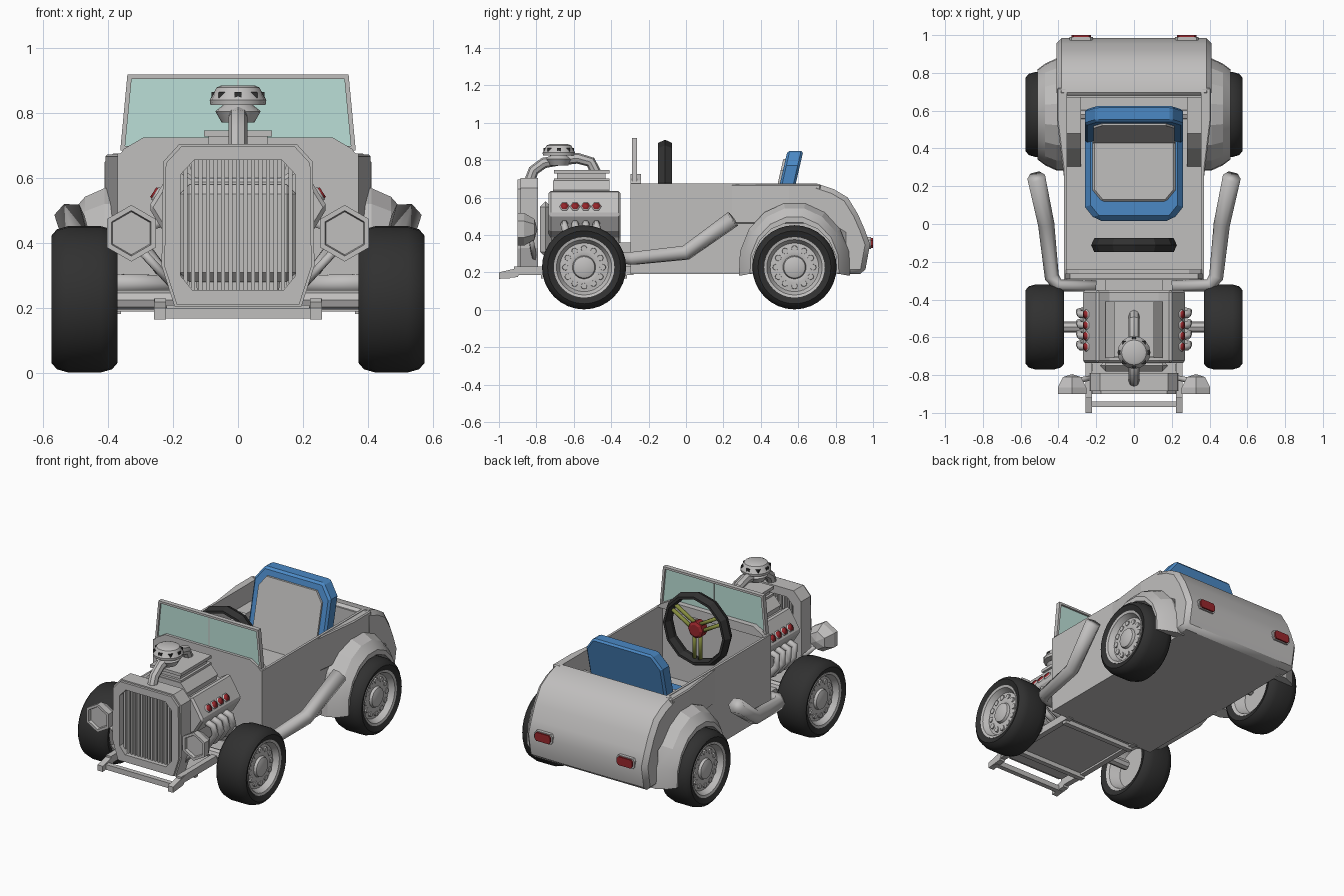
import bpy, bmesh, math
from mathutils import Matrix, Vector

cube = bpy.data.objects.get("Cube")
if cube:
    bpy.data.objects.remove(cube, do_unlink=True)


def material(name, r, g, b):
    m = bpy.data.materials.new(name)
    m.use_nodes = True
    m.diffuse_color = (r, g, b, 1)
    m.node_tree.nodes["Principled BSDF"].inputs["Base Color"].default_value = (r, g, b, 1)
    return m


GREY = material("body grey", .53, .52, .515)
DARK = material("tyre black", .03, .03, .03)
BLUE = material("seat blue", .07, .25, .56)
RED = material("lamp red", .32, .02, .025)
GLASS = material("window teal", .5, .74, .68)
OLIVE = material("spoke olive", .24, .27, .05)


def finish(name, bm, mat, bevel=0.0, angle=35):
    bmesh.ops.remove_doubles(bm, verts=bm.verts, dist=1e-5)
    bmesh.ops.recalc_face_normals(bm, faces=bm.faces)
    mesh = bpy.data.meshes.new(name)
    bm.to_mesh(mesh)
    bm.free()
    ob = bpy.data.objects.new(name, mesh)
    bpy.context.collection.objects.link(ob)
    mesh.materials.append(mat)
    if bevel:
        mod = ob.modifiers.new("edge bevel", 'BEVEL')
        mod.width, mod.segments = bevel, 1
        mod.limit_method, mod.angle_limit = 'ANGLE', math.radians(50)
    if angle:
        bpy.ops.object.select_all(action='DESELECT')
        ob.select_set(True)
        bpy.context.view_layer.objects.active = ob
        bpy.ops.object.shade_smooth_by_angle(angle=math.radians(angle))
    return ob


def place(axis, p, d):
    return {'x': (d, p[0], p[1]), 'y': (p[0], d, p[1]), 'z': (p[0], p[1], d)}[axis]


def prism(name, pts, axis, a, b, mat=GREY, bevel=0.0, angle=0, shear=None):
    bm = bmesh.new()
    lo, hi = ([bm.verts.new(place(axis, p, d)) for p in pts] for d in (a, b))
    n = len(pts)
    bm.faces.new(lo)
    bm.faces.new(hi)
    for i in range(n):
        bm.faces.new((lo[i], lo[(i + 1) % n], hi[(i + 1) % n], hi[i]))
    if shear:
        for v in bm.verts:
            v.co.y += shear * v.co.z
    return finish(name, bm, mat, bevel, angle)


def box(name, x, y, z, mat=GREY, bevel=0.0):
    return prism(name, [(x[0], y[0]), (x[1], y[0]), (x[1], y[1]), (x[0], y[1])], 'z', *z, mat, bevel)


def frame(name, outer, inner, a, b, mat=GREY):
    """Hollow border between two outlines, facing the front."""
    bm = bmesh.new()
    loops = [[bm.verts.new(place('y', p, d)) for p in pts]
             for pts, d in ((outer, a), (outer, b), (inner, b), (inner, a))]
    grid_faces(bm, loops)
    return finish(name, bm, mat, angle=0)


def grid_faces(bm, loops, wrap=True):
    n, m = len(loops), len(loops[0])
    for i in range(n):
        for j in range(m if wrap else m - 1):
            k, l = (i + 1) % n, (j + 1) % m
            bm.faces.new((loops[i][j], loops[k][j], loops[k][l], loops[i][l]))


def lathe(name, profile, axis, center, segs, mat=GREY, angle=35):
    bm = bmesh.new()
    vs = [bm.verts.new((0, r, a)) for r, a in profile]
    es = [bm.edges.new(e) for e in zip(vs, vs[1:])]
    bmesh.ops.spin(bm, geom=vs + es, axis=(0, 0, 1), cent=(0, 0, 0),
                   angle=math.tau, steps=segs, use_duplicate=False)
    turn = {'x': Matrix.Rotation(math.pi / 2, 4, 'Y'), 'z': Matrix(),
            'y': Matrix.Rotation(-math.pi / 2, 4, 'X')}[axis]
    bm.transform(Matrix.Translation(center) @ turn)
    return finish(name, bm, mat, angle=angle)


def pipe(name, pts, r, mat=GREY, res=1, angle=0, grow=0.0):
    """Tube along a path; grow widens it evenly towards the far end."""
    cu = bpy.data.curves.new(name, 'CURVE')
    cu.dimensions, cu.bevel_depth, cu.bevel_resolution, cu.use_fill_caps = '3D', r, res, True
    sp = cu.splines.new('POLY')
    sp.points.add(len(pts) - 1)
    for i, (p, c) in enumerate(zip(sp.points, pts)):
        p.co = (*c, 1)
        p.radius = 1 + grow * i / (len(pts) - 1)
    tmp = bpy.data.objects.new(name + " path", cu)
    mesh = bpy.data.meshes.new_from_object(tmp)
    bm = bmesh.new()
    bm.from_mesh(mesh)
    bpy.data.objects.remove(tmp)
    bpy.data.meshes.remove(mesh)
    return finish(name, bm, mat, angle=angle)


def sym(half):
    return half + [(-x, z) for x, z in reversed(half)]


# Body shell: floor, firewall and rounded tail
prism("tail_body", [(.83, .19), (.83, .4), (.67, .5), (.67, .675), (.7, .675), (.79, .645),
                    (.865, .6), (.92, .51), (.955, .43), (.984, .35), (.955, .19)],
      'x', -.41, .41, bevel=.035, angle=45)
box("floor_pan", (-.365, .365), (-.29, .9), (.19, .24))
box("rear_bulkhead", (-.36, .36), (.67, .69), (.2, .66))
prism("firewall", sym([(.37, .19), (.37, .675)]), 'y', -.297, -.28)
prism("cowl_hump", sym([(.365, .67), (.35, .69), (.29, .725)]), 'y', -.297, -.24)

# Windscreen
frame("windscreen_frame", sym([(.362, .685), (.34, .918)]), sym([(.347, .698), (.327, .905)]), -.29, -.262)
prism("windscreen_glass", sym([(.35, .69), (.33, .91)]), 'y', -.28, -.274, GLASS)
box("windscreen_divider", (-.002, .002), (-.282, -.272), (.7, .91))

# Seat
prism("seat_back", sym([(.26, .26), (.26, .77), (.2, .85)]), 'y', .347, .432, BLUE, bevel=.012, shear=.23)
prism("seat_back_panel", sym([(.215, .38), (.215, .745), (.17, .805)]), 'y', .335, .35, shear=.23)
prism("seat_base", sym([(.26, .5), (.26, .09), (.2, .015)]), 'z', .24, .39, BLUE, bevel=.03)
prism("seat_cushion", sym([(.22, .47), (.22, .18), (.17, .12)]), 'z', .38, .405, bevel=.01)

# Steering wheel, paired spokes and hub
hub = Vector((0, -.112, .682))
lathe("steering_wheel", [(.185, 0), (.195, -.037), (.21, -.037), (.227, 0), (.21, .037), (.195, .037), (.185, 0)],
      'y', hub, 12, DARK, 0)
for k in range(3):
    a = math.radians(-90 + 120 * k)
    out, side = Vector((math.cos(a), 0, math.sin(a))), Vector((-math.sin(a), 0, math.cos(a)))
    for t in (-.02, .02):
        pipe("steering_spoke", [hub + side * t, hub + side * t + out * .195], .012, OLIVE)
lathe("steering_hub", [(0, -.03), (.05, -.03), (.05, .02), (.035, .028), (0, .028)], 'y', hub, 8, RED, 0)

# Open radiator shell with upright grille bars
opening = sym([(.14, .255), (.177, .3), (.177, .61), (.135, .655)])
frame("radiator_shell", sym([(.195, .205), (.235, .33), (.23, .65), (.18, .705)]), opening, -.885, -.79)
frame("radiator_lip", sym([(.188, .21), (.226, .328), (.222, .645), (.174, .697)]), opening, -.9, -.88)
for i in range(15):
    x = -.161 + .023 * i
    cut = max(0, abs(x) - .135)
    box("grille_bar", (x - .006, x + .006), (-.875, -.85), (.25 + cut, .66 - cut))

# Engine, blower and air filter
prism("engine_block", sym([(.12, .2), (.14, .38), (.22, .42), (.275, .51), (.195, .64), (.13, .6)]),
      'y', -.735, -.35, bevel=.012)
box("timing_cover", (-.18, .18), (-.78, -.72), (.28, .58), bevel=.03)
box("gearbox", (-.15, .15), (-.36, -.29), (.2, .36))
prism("intake_base", sym([(.13, .58), (.15, .64), (.105, .69)]), 'y', -.71, -.41)
box("blower", (-.09, .09), (-.69, -.43), (.68, .73))
for z in (.685, .728):
    box("blower_plate", (-.105, .105), (-.705, -.41), (z, z + .018))
pipe("air_duct", [(0, -.835, .69), (0, -.815, .745), (0, -.76, .785), (0, -.68, .80),
                  (0, -.58, .81), (0, -.51, .79), (0, -.48, .73)], .029, res=2, angle=40)
lathe("filter_bowl", [(0, .77), (.05, .77), (.07, .805), (.045, .825), (0, .825)], 'z', (0, -.68, 0), 16)
lathe("filter_top", [(0, .825), (.085, .825), (.087, .84), (.066, .878), (.05, .885), (0, .885)],
      'z', (0, -.68, 0), 16)
for k in range(8):
    a = math.tau * k / 8
    x, y = .07 * math.cos(a), -.68 + .07 * math.sin(a)
    box("filter_slot", (x - .011, x + .011), (y - .011, y + .011), (.846, .864), DARK)

# Frame cross members and axles
for y in (-.955, -.76, -.33):
    box("cross_member", (-.25, .25), (y - .015, y + .015), (.168, .2))
box("under_tray", (-.22, .22), (-.8, -.28), (.195, .21))
for y in (-.545, .58):
    pipe("axle", [(-.4, y, .225), (.4, y, .225)], .03, res=2, angle=40)

TYRE = [(.155, -.085), (.195, -.102), (.215, -.085), (.225, -.05),
        (.225, .05), (.215, .085), (.195, .102), (.155, .085)]
RIM = [(0, -.02), (.12, -.02), (.145, -.08), (.162, -.09), (.162, .092), (.148, .088), (.13, .055),
       (.12, .055), (.085, .066), (.062, .06), (.057, .075), (.035, .083), (0, .084)]
FENDER = [(.36, .345, .30), (.41, .345, .30), (.47, .318, .272), (.512, .27, .24),
          (.512, .24, .228), (.36, .24, .228)]

for s, side in ((1, "left"), (-1, "right")):
    # Door side, widening shoulder and wheel tub
    prism(side + "_body_side", [(-.297, .19), (.84, .19), (.84, .5), (.7, .675), (-.297, .675)],
          'x', s * .355, s * .37)
    prism(side + "_shoulder", [(s * .357, .24), (s * .37, .24), (s * .408, .55), (s * .408, .72), (s * .357, .72)],
          'z', .46, .672, bevel=.025)
    prism(side + "_wheel_tub", [(.3, .23), (.4, .48), (.48, .56), (.68, .56), (.68, .23)], 'x', s * .28, s * .36)

    # Rear fender swept over the wheel
    bm = bmesh.new()
    arcs = []
    for k in range(10):
        a = math.radians(-8 + 196 / 9 * k)
        arcs.append([bm.verts.new((s * x, .58 + ry * math.cos(a), .23 + rz * math.sin(a)))
                     for x, rz, ry in FENDER])
    grid_faces(bm, [list(c) for c in zip(*arcs)], wrap=False)
    bm.faces.new(arcs[0])
    bm.faces.new(arcs[-1])
    finish(side + "_rear_fender", bm, GREY, angle=18)

    # Wheels
    for y, end in ((-.545, "front"), (.58, "rear")):
        c = Vector((s * .472, y, .227))
        lathe(f"{side}_{end}_tyre", [(r, a * s) for r, a in TYRE], 'x', c, 32, DARK, 50)
        lathe(f"{side}_{end}_rim", [(r, a * s) for r, a in RIM], 'x', c, 32)
        for k in range(12):
            a = math.tau * k / 12
            lathe("rim_stud", [(0, .05 * s), (.018, .05 * s), (.016, .068 * s), (0, .068 * s)], 'x',
                  c + Vector((0, .1 * math.cos(a), .1 * math.sin(a))), 8)

    # Headlight on its bracket
    lathe(side + "_headlight", [(0, -.882), (.066, -.882), (.07, -.9), (.087, -.9), (.087, -.865),
                                (.055, -.81), (0, -.795)], 'y', (s * .328, 0, .43), 6, angle=0)
    pipe(side + "_headlight_bracket", [(s * .31, -.83, .39), (s * .2, -.81, .27)], .014)

    # Chassis rail with bumper horn
    box(side + "_frame_rail", sorted((s * .222, s * .256)), (-.92, -.28), (.185, .23))
    prism(side + "_bumper_horn", [(-1, .165), (-.9, .175), (-.87, .23), (-1, .2)], 'x', s * .222, s * .258)

    # Cylinder caps set into the sloping covers, and exhaust headers
    for y in (-.65, -.593, -.536, -.479):
        for n, r, d, mat in (("seat", .026, .008, GREY), ("cap", .021, .014, RED)):
            pipe("cylinder_" + n, [(s * .235, y, .54), (s * (.249 + d * .83), y, .549 + d * .55)], r, mat)
        pipe("exhaust_header", [(s * .22, y, .47), (s * .285, y, .45), (s * .29, y + .015, .39),
                                (s * .24, y + .03, .32), (s * .17, y + .03, .28)], .02)

    # Side exhaust pipe flaring out and up
    pipe(side + "_exhaust", [(s * .2, -.33, .275), (s * .4, -.325, .275), (s * .435, -.28, .275),
                             (s * .465, 0, .305), (s * .518, .25, .485)], .03, grow=.6)

    # Tail lamp in its bezel
    for n, w, d, mat in (("bezel", .062, .99, GREY), ("lamp", .052, 1.0, RED)):
        h = w * .5
        half = [(w, -h / 2), (w, h / 2), (w * .8, h)]
        outline = sym([(w * .8, -h)] + half)
        prism(f"{side}_tail_{n}", [(s * .28 + x, .357 + z) for x, z in outline], 'y', .95, d, mat)
